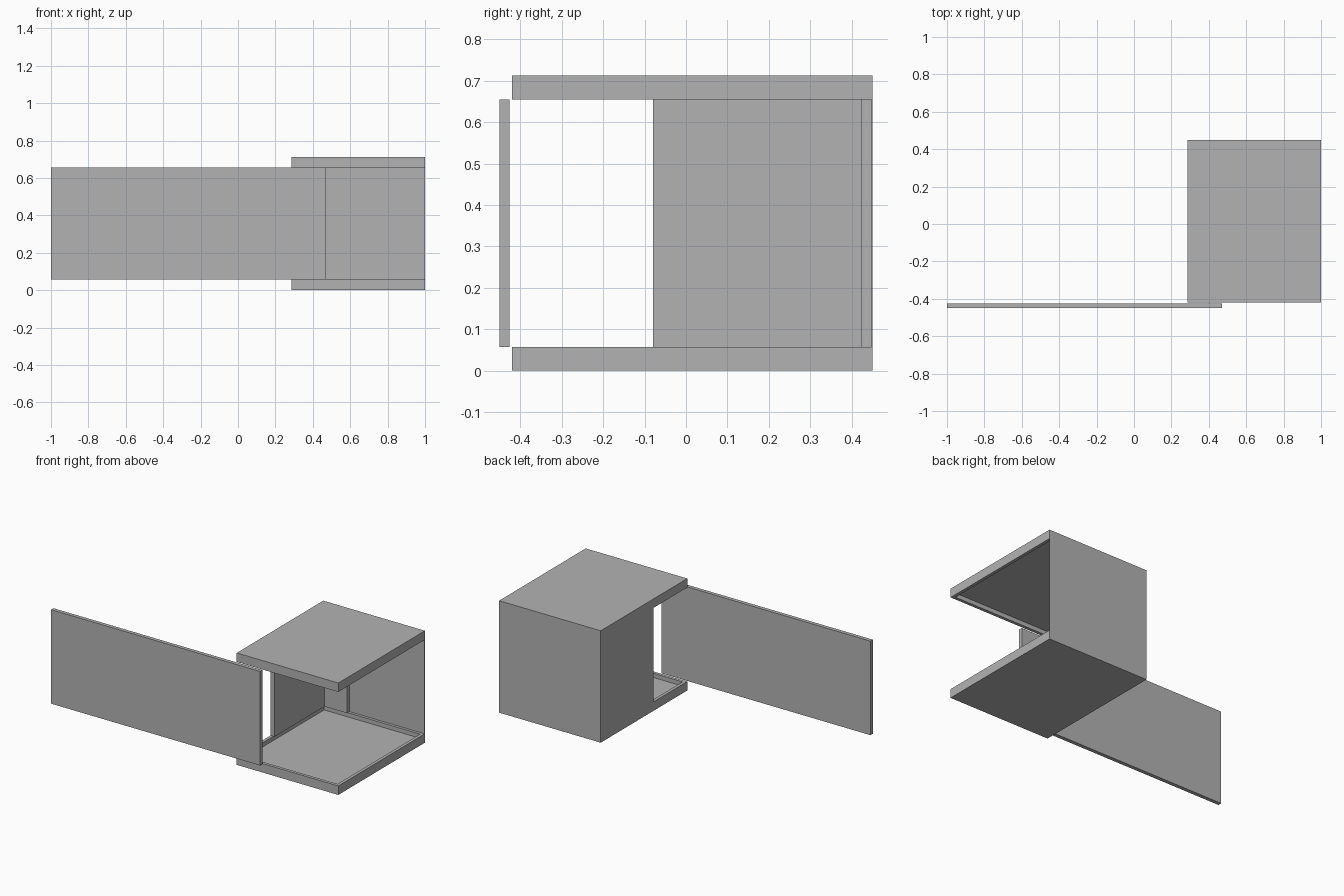
import bpy, bmesh
from mathutils import Vector

if "Cube" in bpy.data.objects:
    bpy.data.objects.remove(bpy.data.objects["Cube"], do_unlink=True)

# Single plain grey
GREY = (0.45, 0.45, 0.45, 1)
mat = bpy.data.materials.new("plain_grey")
mat.use_nodes = True
mat.diffuse_color = GREY
for node in mat.node_tree.nodes:
    if node.type == "BSDF_PRINCIPLED":
        node.inputs["Base Color"].default_value = GREY

# Shared sizes
LEFT, RIGHT = 0.285, 1.0
FRONT, BACK = -0.42, 0.45
LOW, HIGH, TOP = 0.057, 0.655, 0.712
RIM, DEPTH = 0.028, 0.027


def prism(outline, z0, z1):
    """Extrude a counter-clockwise outline from z0 to z1."""
    bm = bmesh.new()
    base = bm.faces.new([bm.verts.new((x, y, z0)) for x, y in outline])
    ext = bmesh.ops.extrude_face_region(bm, geom=[base], use_keep_orig=True)
    verts = [v for v in ext["geom"] if isinstance(v, bmesh.types.BMVert)]
    bmesh.ops.translate(bm, verts=verts, vec=(0, 0, z1 - z0))
    bmesh.ops.recalc_face_normals(bm, faces=bm.faces)
    return bm


def rect(x0, x1, y0, y1):
    return [(x0, y0), (x1, y0), (x1, y1), (x0, y1)]


def finish(name, bm):
    bm.normal_update()
    mesh = bpy.data.meshes.new(name)
    bm.to_mesh(mesh)
    bm.free()
    mesh.materials.append(mat)
    obj = bpy.data.objects.new(name, mesh)
    bpy.context.collection.objects.link(obj)


def recessed_slab(name, z0, z1, side):
    """Slab with a shallow rimmed recess on its inner side."""
    bm = prism(rect(LEFT, RIGHT, FRONT, BACK), z0, z1)
    bm.normal_update()
    face = next(f for f in bm.faces if f.normal.z * side > 0.9)
    bmesh.ops.inset_region(bm, faces=[face], thickness=RIM)
    ext = bmesh.ops.extrude_face_region(bm, geom=[face])
    if face.is_valid:
        bm.faces.remove(face)
    verts = [v for v in ext["geom"] if isinstance(v, bmesh.types.BMVert)]
    bmesh.ops.translate(bm, verts=verts, vec=Vector((0, 0, -side * DEPTH)))
    bmesh.ops.recalc_face_normals(bm, faces=bm.faces)
    finish(name, bm)


# Floor and roof, recessed towards each other
recessed_slab("floor_slab", 0, LOW, 1)
recessed_slab("roof_slab", HIGH, TOP, -1)

# Thick corner wall continuing into a thin back sheet
INNER, POST, SHEET = LEFT + RIM, 0.47, BACK - 0.002
finish("corner_wall", prism(
    [(LEFT, -0.08), (INNER, -0.08), (INNER, BACK - RIM), (POST, BACK - RIM),
     (POST, SHEET), (RIGHT, SHEET), (RIGHT, BACK), (LEFT, BACK)], LOW, HIGH))

# Long sliding panel in front
finish("front_panel", prism(rect(-1, POST, -0.45, -0.426), LOW, HIGH))
